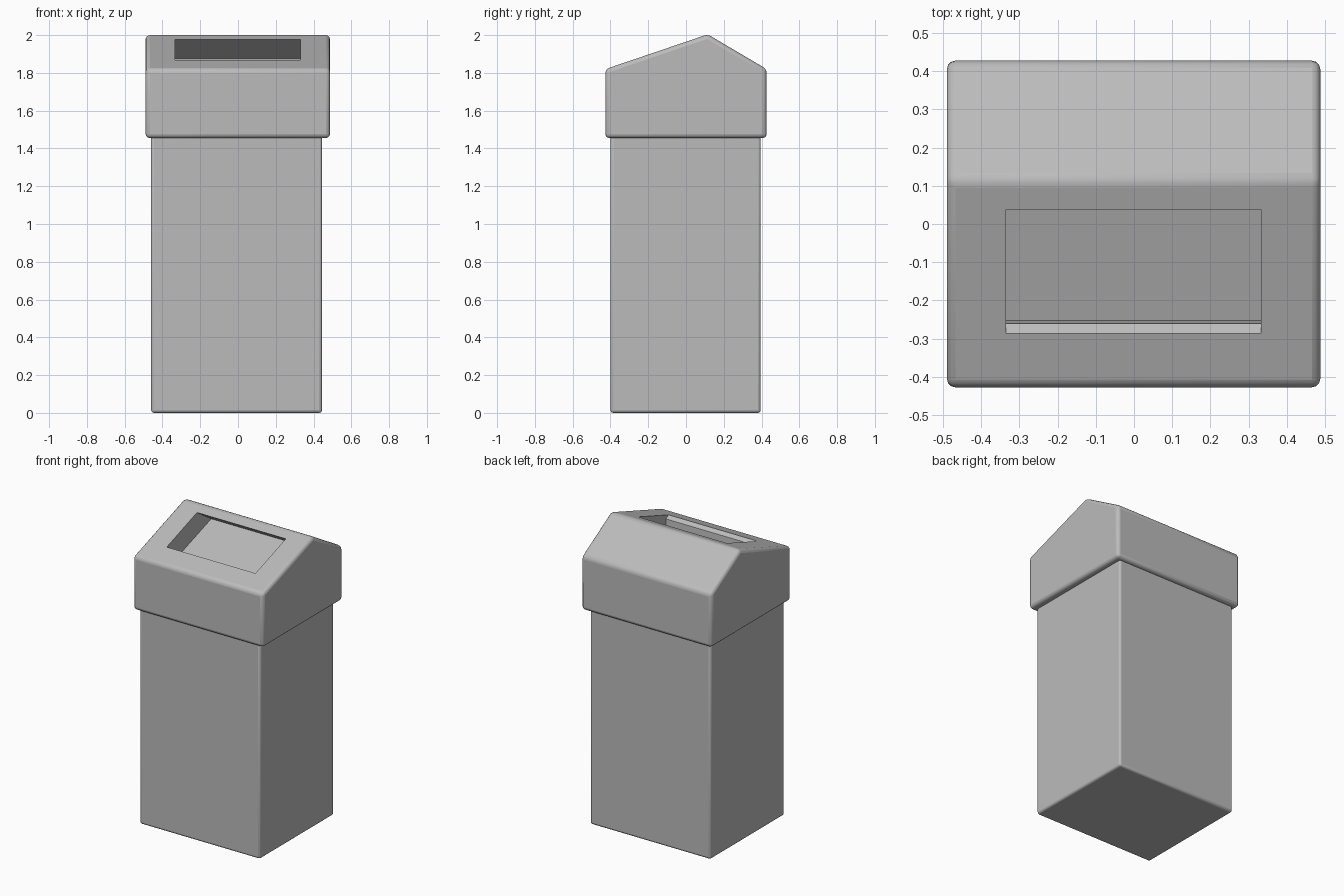
import bpy
import bmesh
import math

cube = bpy.data.objects.get("Cube")
if cube:
    bpy.data.objects.remove(cube, do_unlink=True)

# One plain grey for the whole bin
grey = bpy.data.materials.new("plain_grey")
grey.use_nodes = True
colour = (0.5, 0.5, 0.5, 1)
grey.diffuse_color = colour
grey.node_tree.nodes["Principled BSDF"].inputs["Base Color"].default_value = colour


def extruded(name, profile, x0, x1):
    """Extrude a closed (y, z) profile along x."""
    bm = bmesh.new()
    face = bm.faces.new([bm.verts.new((x0, y, z)) for y, z in profile])
    result = bmesh.ops.extrude_face_region(bm, geom=[face])
    verts = [g for g in result["geom"] if isinstance(g, bmesh.types.BMVert)]
    bmesh.ops.translate(bm, verts=verts, vec=(x1 - x0, 0, 0))
    bmesh.ops.recalc_face_normals(bm, faces=bm.faces[:])
    mesh = bpy.data.meshes.new(name)
    bm.to_mesh(mesh)
    bm.free()
    mesh.materials.append(grey)
    obj = bpy.data.objects.new(name, mesh)
    bpy.context.collection.objects.link(obj)
    return obj


def round_edges(obj, width):
    bevel = obj.modifiers.new("rounded_edges", "BEVEL")
    bevel.width = width
    bevel.segments = 3
    bevel.limit_method = "ANGLE"
    bevel.angle_limit = math.radians(30)


def smooth(obj):
    bpy.ops.object.select_all(action="DESELECT")
    obj.select_set(True)
    bpy.context.view_layer.objects.active = obj
    bpy.ops.object.shade_smooth_by_angle(angle=math.radians(35))


# Tall container
body = extruded("bin_body", [(-0.4, 0), (0.395, 0), (0.395, 1.5), (-0.4, 1.5)], -0.46, 0.445)
round_edges(body, 0.015)

# Overhanging lid with an off-centre ridge
lid = extruded("gabled_lid", [(-0.427, 1.455), (0.427, 1.455), (0.427, 1.82),
                              (0.115, 2.004), (-0.427, 1.82)], -0.489, 0.487)
round_edges(lid, 0.022)

# Undercut opening in the front slope
opening = extruded("opening_cutter", [(-0.335, 1.9), (-0.26, 1.85), (-0.252, 1.73),
                                      (0.19, 1.877), (-0.058, 2.041)], -0.334, 0.332)
cut = lid.modifiers.new("opening", "BOOLEAN")
cut.operation = "DIFFERENCE"
cut.solver = "EXACT"
cut.object = opening

for part in (body, lid):
    smooth(part)

opening.hide_render = True
opening.display_type = "WIRE"
opening.hide_set(True)
